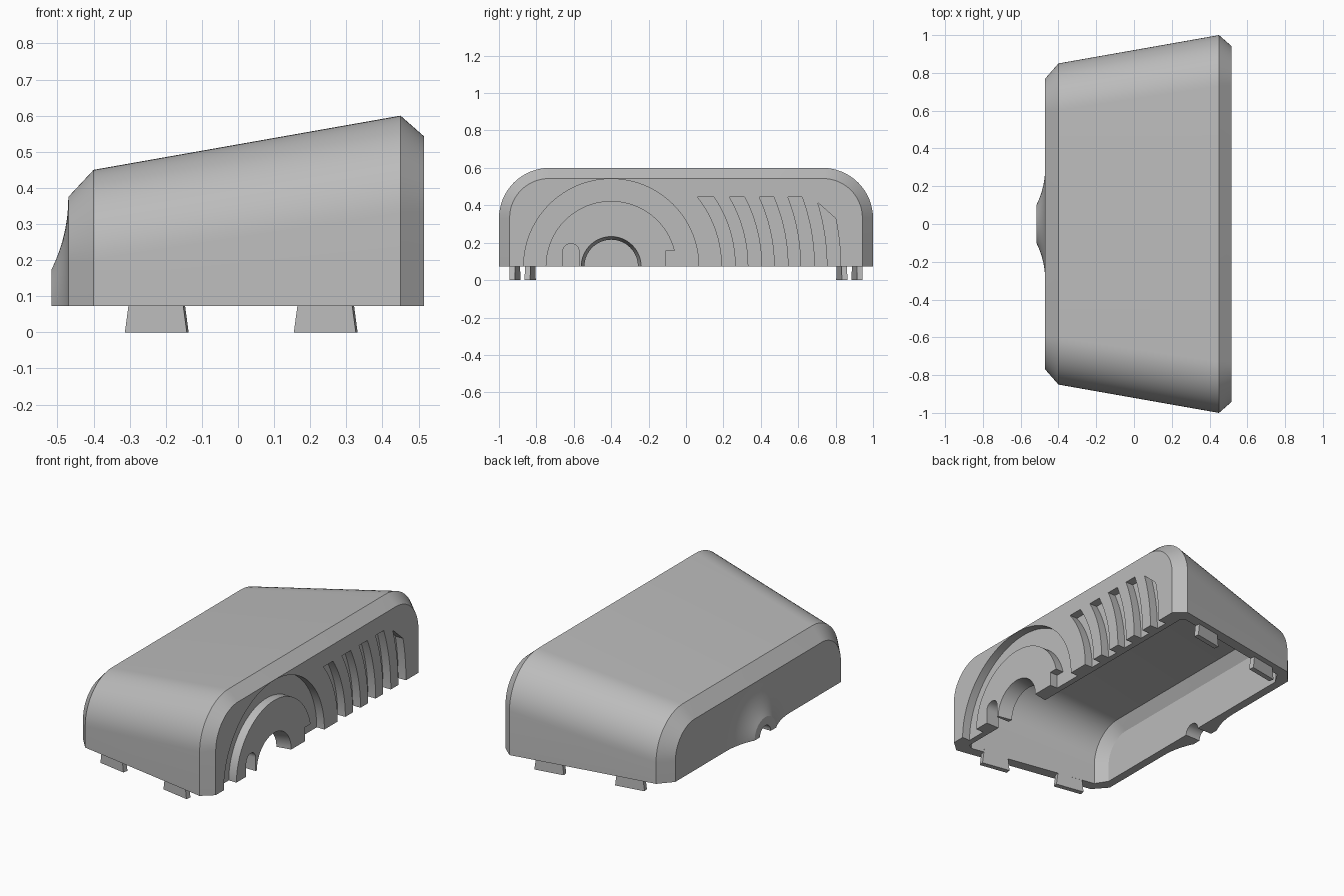
import bpy, bmesh, math
from mathutils import Vector, Matrix

if "Cube" in bpy.data.objects:
    bpy.data.objects.remove(bpy.data.objects["Cube"])

grey = bpy.data.materials.new("plain grey")
grey.use_nodes = True
COLOUR = (0.5, 0.5, 0.5, 1)
grey.diffuse_color = COLOUR
grey.node_tree.nodes["Principled BSDF"].inputs["Base Color"].default_value = COLOUR

RIM = 0.073            # height of the open bottom edge
HUB_Y = -0.4           # centre of the round relief
FACE_X, FLOOR_X = 0.515, 0.465


def loft(name, rings):
    """Solid through a list of closed rings with equal point counts."""
    bm = bmesh.new()
    loops = [[bm.verts.new(p) for p in ring] for ring in rings]
    for a, b in zip(loops, loops[1:]):
        for i in range(len(a)):
            j = (i + 1) % len(a)
            bm.faces.new((a[i], a[j], b[j], b[i]))
    bm.faces.new(loops[0][::-1])
    bm.faces.new(loops[-1])
    bmesh.ops.recalc_face_normals(bm, faces=bm.faces)
    mesh = bpy.data.meshes.new(name)
    bm.to_mesh(mesh)
    bm.free()
    mesh.materials.append(grey)
    obj = bpy.data.objects.new(name, mesh)
    bpy.context.collection.objects.link(obj)
    return obj


def arch(x, half, top, radius, base):
    """Rounded-top outline across the body at x."""
    pts = [(x, half, base)]
    for side, start in ((1, 0), (-1, math.pi / 2)):
        for i in range(17):
            a = start + math.pi / 2 * i / 16
            pts.append((x, side * (half - radius) + radius * math.cos(a),
                        top - radius + radius * math.sin(a)))
    return pts + [(x, -half, base)]


def arc(radius, a0, a1, n=32, y=HUB_Y, z=RIM):
    return [(y + radius * math.cos(a0 + (a1 - a0) * i / n),
             z + radius * math.sin(a0 + (a1 - a0) * i / n)) for i in range(n + 1)]


def prism(name, outline, x0, x1):
    return loft(name, [[(x, y, z) for y, z in outline] for x in (x0, x1)])


def revolve(name, profile, y, n=64):
    """Turn (x, radius) points round an axis along x at rim height."""
    return loft(name, [[(x, y + r * math.cos(math.tau * i / n),
                         RIM + r * math.sin(math.tau * i / n)) for i in range(n)]
                       for x, r in profile])


def combine(target, tool, operation="DIFFERENCE"):
    mod = target.modifiers.new("cut", "BOOLEAN")
    mod.operation, mod.solver, mod.object = operation, "EXACT", tool
    bpy.context.view_layer.objects.active = target
    bpy.ops.object.modifier_apply(modifier=mod.name)
    bpy.data.objects.remove(tool)


# Outer body with chamfered ends
body = loft("shell_cover", [arch(*s, 0.0) for s in (
    (-0.47, 0.77, 0.375, 0.18), (-0.40, 0.85, 0.45, 0.25),
    (0.45, 1.0, 0.60, 0.27), (FACE_X, 0.943, 0.543, 0.21))])

# Flared cable boss on the low side
bend = 0.449
flare = [(-0.517, 0.1)]
for i in range(1, 13):
    r = 0.1 + 0.2 * i / 12
    flare.append((-0.47 - bend + math.sqrt(bend ** 2 - (0.3 - r) ** 2), r))
for i, (x, r) in enumerate(flare[1:-1], 1):
    flare[i] = (-0.47 - (bend - math.sqrt(bend ** 2 - (0.3 - r) ** 2)), r)
combine(body, revolve("boss", flare + [(-0.44, 0.3)], 0), "UNION")

# Hollow inside
combine(body, loft("hollow", [arch(*s, -0.3) for s in (
    (-0.42, 0.72, 0.33, 0.15), (-0.375, 0.79, 0.395, 0.2),
    (0.40, 0.93, 0.54, 0.22), (0.43, 0.91, 0.52, 0.2))]))

# Recessed ring around the hub, and the notch at its edge
ring = arc(0.468, -0.1, math.pi + 0.1, 64) + arc(0.35, math.pi + 0.1, -0.1, 64)
combine(body, prism("ring_cut", ring, FLOOR_X, 0.6))
combine(body, prism("notch_cut", [(-0.11, 0), (-0.03, 0), (-0.03, 0.155), (-0.11, 0.155)],
                    FLOOR_X, 0.6))

# Curved vent grooves sharing the hub centre
for k in range(5):
    r0 = 0.592 + 0.141 * k
    r1 = r0 + 0.071
    h0, h1 = (0.342, 0.257) if k == 4 else (0.372, 0.372)
    groove = arc(r0, -0.07, math.asin(h0 / r0), 16) + arc(r1, math.asin(h1 / r1), -0.07, 16)
    combine(body, prism("groove_cut", groove, FLOOR_X, 0.6))

# Tapered hub opening, arched slot and cable hole
combine(body, revolve("hub_cut", [(0.40, 0.137), (FACE_X, 0.16), (0.55, 0.167)], HUB_Y))
slot = arc(0.044, 0, math.pi, 16, -0.615, 0.151) + [(-0.659, 0), (-0.571, 0)]
combine(body, prism("slot_cut", slot, 0.38, 0.6))
combine(body, revolve("cable_cut", [(-0.6, 0.05), (-0.38, 0.05)], 0, 32))

# Level bottom edge
floor = [(-1.2, -0.6), (1.2, -0.6), (1.2, RIM), (-1.2, RIM)]
combine(body, prism("trim_cut", floor, -0.8, 0.8))

bpy.ops.object.select_all(action="DESELECT")
body.select_set(True)
bpy.context.view_layer.objects.active = body
bpy.ops.object.shade_smooth_by_angle(angle=math.radians(20))

# Four flared clips set along the slanted end walls
tilt = math.atan2(0.15, 0.85)
for side, end in ((-1, "front"), (1, "back")):
    for label, x, y in (("low", -0.225, 0.833), ("high", 0.243, 0.915)):
        rings = []
        for z, half in ((0, 0.087), (RIM + 0.03, 0.073)):
            turn = Matrix.Rotation(side * tilt, 3, "Z")
            rings.append([Vector((x, side * y, z)) + turn @ Vector((u * half, v * 0.015, 0))
                          for u, v in ((-1, -1), (1, -1), (1, 1), (-1, 1))])
        loft(f"{end}_{label}_clip", rings)
